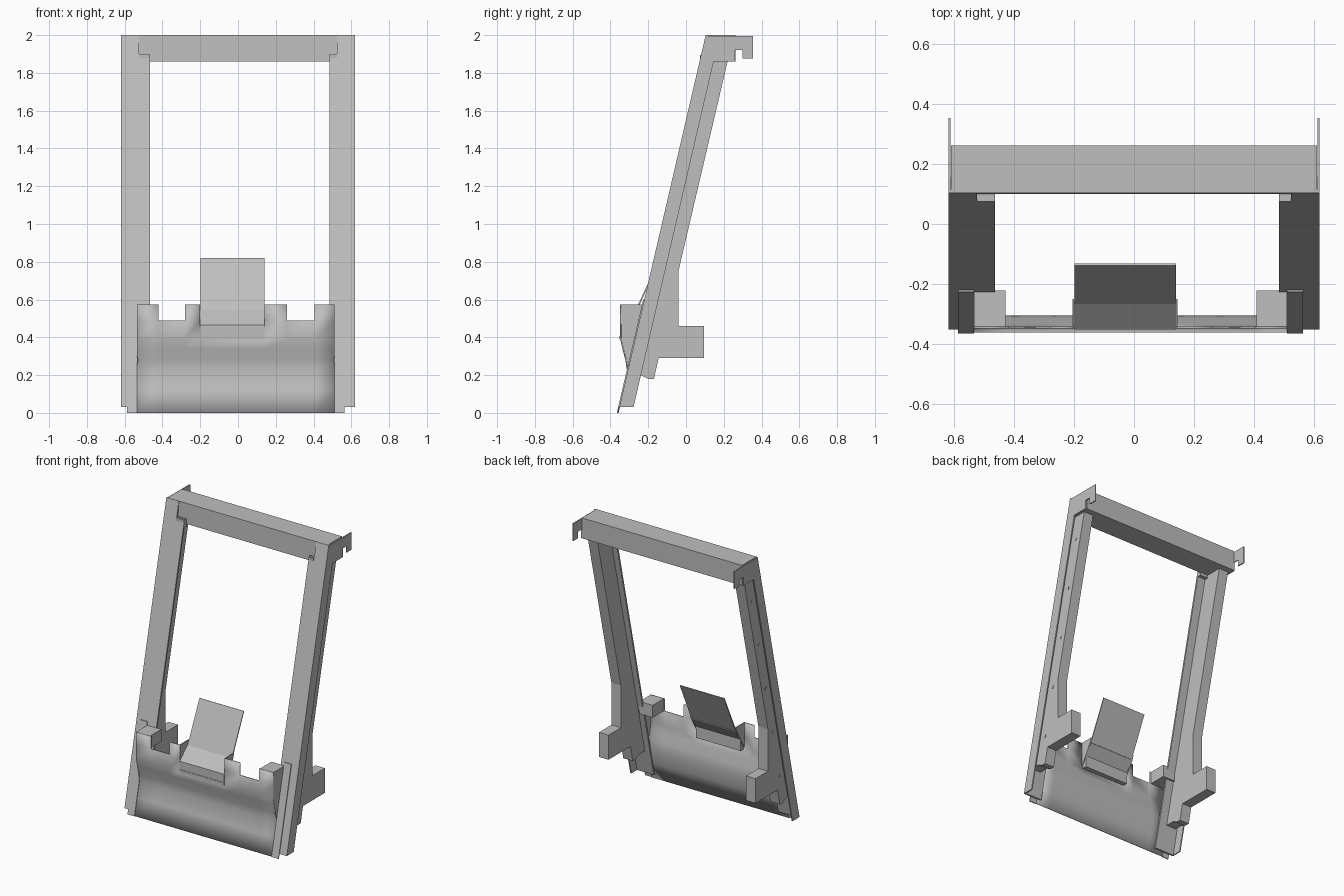
import bpy, bmesh, math
from mathutils import Matrix

cube = bpy.data.objects.get("Cube")
if cube:
    bpy.data.objects.remove(cube, do_unlink=True)

grey = bpy.data.materials.new("light_grey")
grey.use_nodes = True
colour = (0.52, 0.52, 0.52, 1)
grey.diffuse_color = colour
grey.node_tree.nodes["Principled BSDF"].inputs["Base Color"].default_value = colour


def front(z, back=0.0):
    """Point on the leaning front plane, moved backwards."""
    return (-0.36 + 0.232 * z + back, z)


def finish(name, bm):
    bmesh.ops.recalc_face_normals(bm, faces=bm.faces)
    mesh = bpy.data.meshes.new(name)
    bm.to_mesh(mesh)
    bm.free()
    obj = bpy.data.objects.new(name, mesh)
    mesh.materials.append(grey)
    bpy.context.collection.objects.link(obj)
    return obj


def prism(name, profile, x0, x1):
    """Extrude a (y, z) outline between two x positions."""
    bm = bmesh.new()
    face = bm.faces.new([bm.verts.new((x0, y, z)) for y, z in profile])
    new = bmesh.ops.extrude_face_region(bm, geom=[face])["geom"]
    bmesh.ops.translate(bm, vec=(x1 - x0, 0, 0),
                        verts=[v for v in new if isinstance(v, bmesh.types.BMVert)])
    return finish(name, bm)


def box(name, x0, x1, y0, y1, z0, z1):
    return prism(name, [(y0, z0), (y1, z0), (y1, z1), (y0, z1)], x0, x1)


def slab(name, x0, x1, z0, z1, f, b):
    """Board parallel to the front plane."""
    return prism(name, [front(z0, f), front(z0, b), front(z1, b), front(z1, f)], x0, x1)


def disc(name, x, y, z, radius):
    bm = bmesh.new()
    turn = Matrix.Translation((x, y, z)) @ Matrix.Rotation(math.pi / 2, 4, 'Y')
    bmesh.ops.create_cone(bm, cap_ends=True, segments=12, radius1=radius,
                          radius2=radius, depth=0.006, matrix=turn)
    return finish(name, bm)


# Side posts, one per side
pillar = [front(1.86, 0.01), (0.22, 1.86), (-0.04, 0.75), (-0.04, 0.46), (0.095, 0.46),
          (0.095, 0.29), (-0.145, 0.29), (-0.17, 0.18), (-0.2, 0.18), (-0.24, 0.2),
          front(0.2, 0.01)]
hook = [front(1.86), (0.26, 1.86), (0.26, 1.92), (0.30, 1.92), (0.30, 1.875),
        (0.355, 1.875), (0.355, 1.995), front(1.995)]

for side, s, inner in (("left", 1, 0.485), ("right", -1, 0.465)):
    prism(side + "_pillar", pillar, s * 0.525, s * 0.598)
    slab(side + "_front_plate", s * 0.525, s * 0.62, 0.03, 2.0, 0, 0.012)
    slab(side + "_inner_strip", s * inner, s * 0.525, 0.03, 1.9, 0, 0.012)
    box(side + "_strip_ledge", s * inner, s * 0.525, 0.075, 0.105, 1.84, 1.895)
    slab(side + "_outer_flange", s * 0.612, s * 0.62, 0.03, 1.9, 0, 0.075)
    prism(side + "_hook_plate", hook, s * 0.613, s * 0.62)
    disc(side + "_hook_pin", s * 0.617, 0.205, 1.95, 0.014)
    for i in range(5):
        y, z = front(0.38 + 0.33 * i, 0.1)
        disc(f"{side}_rivet_{i + 1}", s * 0.598, y, z, 0.011)

# Top beam
prism("top_beam", [(0.1, 1.86), (0.262, 1.86), (0.262, 2), (0.104, 2)], -0.612, 0.612)

# Bulging lower apron with a notched top edge
xs = [-0.535, -0.42, -0.28, -0.2, 0.14, 0.26, 0.405, 0.512]
tops = [0.575, 0.49, 0.575, 0.39, 0.575, 0.49, 0.575]
curve = [front(0), front(0.12), front(0.22), (-0.318, 0.28), (-0.334, 0.34),
         (-0.345, 0.39), (-0.346, 0.49), (-0.346, 0.575)]
bm = bmesh.new()
grid = [[bm.verts.new((x, y, z)) for y, z in curve] for x in xs]
for i, top in enumerate(tops):
    for j in range(len(curve) - 1):
        if curve[j + 1][1] <= top + 0.001:
            bm.faces.new((grid[i][j], grid[i + 1][j], grid[i + 1][j + 1], grid[i][j + 1]))
bmesh.ops.delete(bm, geom=[v for v in bm.verts if not v.link_faces], context='VERTS')
apron = finish("apron", bm)
thick = apron.modifiers.new("thickness", 'SOLIDIFY')
thick.thickness = 0.006
thick.offset = 0
bpy.context.view_layer.objects.active = apron
apron.select_set(True)
bpy.ops.object.shade_smooth_by_angle(angle=math.radians(30))

# Apron edge flaps, side gussets and corner blocks
gusset = [front(0.22), (-0.345, 0.39), (-0.345, 0.575), front(0.575, 0.005)]
for side, edge, outer, tab in (("left", 0.512, 0.565, 0.41), ("right", -0.535, -0.588, -0.43)):
    slab(side + "_apron_flap", edge, outer, 0.0, 0.6, -0.006, 0)
    prism(side + "_gusset", gusset, edge, edge + (0.006 if edge < 0 else -0.006))
    box(side + "_corner_block", edge, tab, -0.345, -0.222, 0.49, 0.575)

# Central tray with leaning back plate
prism("tray", [(-0.35, 0.39), (-0.35, 0.465), (-0.265, 0.545), (-0.257, 0.54),
               (-0.31, 0.47), (-0.31, 0.39)], -0.2, 0.14)
prism("tray_lip", [(-0.353, 0.388), (-0.353, 0.408), (-0.34, 0.408), (-0.34, 0.388)], -0.2, 0.14)
prism("back_plate", [(-0.267, 0.545), (-0.259, 0.543), (-0.132, 0.818), (-0.138, 0.82)],
      -0.198, 0.14)
for name, x in (("left_tray_wall", 0.14), ("right_tray_wall", -0.206)):
    prism(name, [(-0.345, 0.4), (-0.345, 0.575), (-0.25, 0.575), (-0.262, 0.54)], x, x + 0.006)
